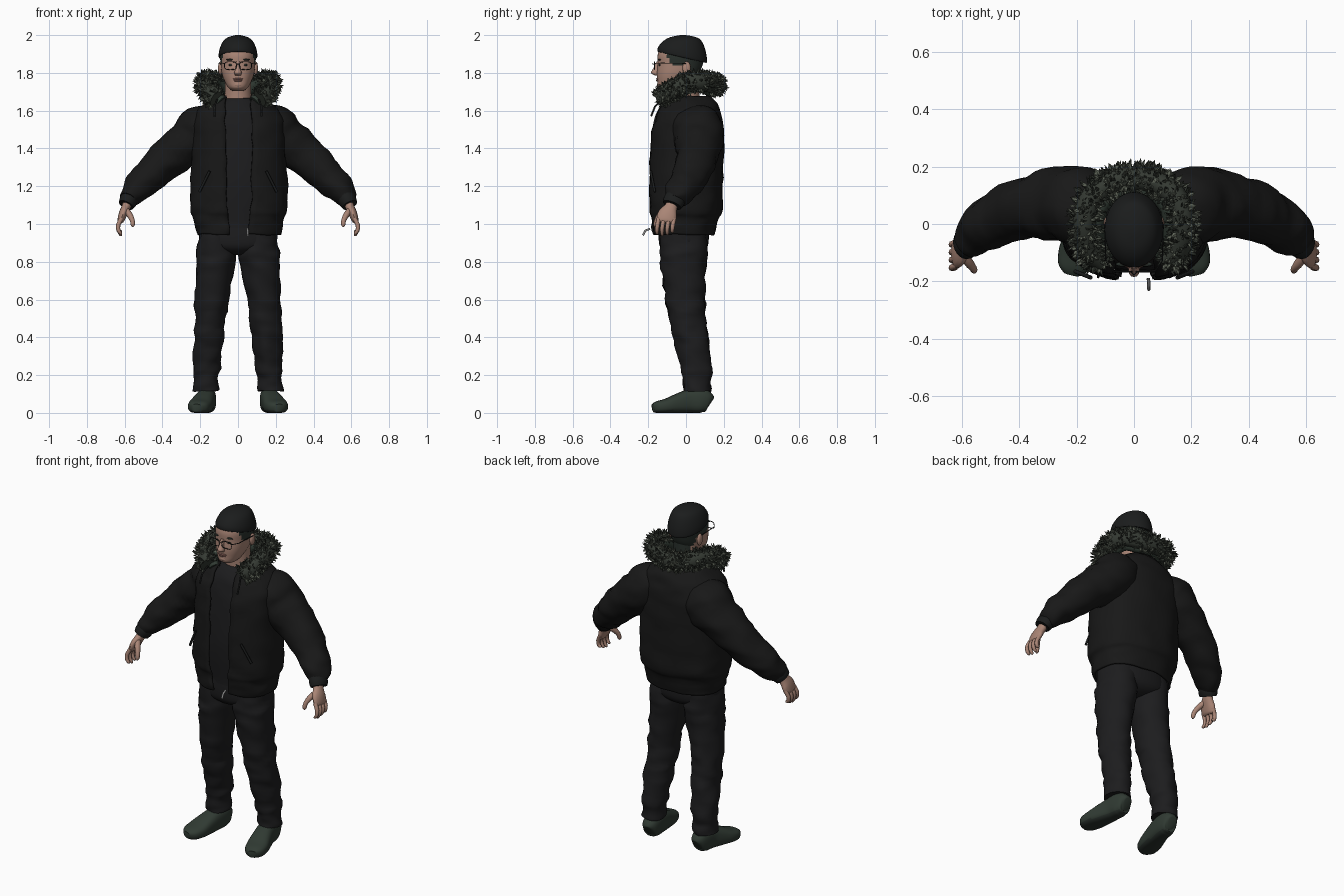
import bpy, bmesh, math, random
from mathutils import Vector, noise

if "Cube" in bpy.data.objects:
    bpy.data.objects.remove(bpy.data.objects["Cube"])

random.seed(4)


def mat(name, *rgb):
    m = bpy.data.materials.new(name)
    m.diffuse_color = (*rgb, 1)
    m.use_nodes = True
    m.node_tree.nodes["Principled BSDF"].inputs["Base Color"].default_value = m.diffuse_color
    return m


JACKET = mat("jacket black", 0.009, 0.009, 0.009)
CLOTH = mat("trouser black", 0.012, 0.012, 0.013)
SKIN = mat("skin", 0.40, 0.235, 0.18)
LIPS = mat("lips", 0.27, 0.13, 0.11)
HAIR = mat("hair green black", 0.022, 0.03, 0.025)
CAP = mat("cap black", 0.011, 0.012, 0.012)
GREEN = mat("dark green", 0.030, 0.043, 0.033)
FUR_LIGHT = mat("fur light", 0.11, 0.125, 0.095)
FUR_DARK = mat("fur dark", 0.035, 0.042, 0.033)
METAL = mat("zip metal", 0.25, 0.25, 0.25)


def smooth_path(st, k):
    """Catmull-Rom interpolation through stations of any width."""
    out = []
    for i in range(len(st) - 1):
        a, b, c, d = st[max(i - 1, 0)], st[i], st[i + 1], st[min(i + 2, len(st) - 1)]
        for j in range(k):
            t = j / k
            out.append([0.5 * (2 * q + (r - p) * t + (2 * p - 5 * q + 4 * r - s) * t * t
                               + (3 * q - p - 3 * r + s) * t ** 3) for p, q, r, s in zip(a, b, c, d)])
    return out + [list(st[-1])]


def finish(name, bm, mats, angle=50):
    me = bpy.data.meshes.new(name)
    bm.to_mesh(me)
    bm.free()
    for m in mats:
        me.materials.append(m)
    ob = bpy.data.objects.new(name, me)
    bpy.context.collection.objects.link(ob)
    bpy.ops.object.select_all(action='DESELECT')
    ob.select_set(True)
    bpy.context.view_layer.objects.active = ob
    if angle:
        bpy.ops.object.shade_smooth_by_angle(angle=math.radians(angle))
    return ob


def sweep(name, st, mats, n=20, k=4, flat=False, power=2.0, ref=(0, 1, 0), s=1,
          warp=None, rule=None, crumple=0.0):
    """Loft of super-ellipses (x, y, z, ra, rb[, front gap angle])."""
    rows = smooth_path(st, k)
    gap = len(st[0]) == 6
    bm = bmesh.new()
    rings = []
    for i, r in enumerate(rows):
        c = Vector(r[:3])
        if flat:
            u, v = Vector((1, 0, 0)), Vector((0, 1, 0))
        else:
            t = (Vector(rows[min(i + 1, len(rows) - 1)][:3]) - Vector(rows[max(i - 1, 0)][:3])).normalized()
            u = Vector(ref)
            u = (u - t * u.dot(t)).normalized()
            v = t.cross(u)
        ring = []
        for j in range(n):
            g = r[5] if gap else 0
            a = -math.pi / 2 + g + (2 * math.pi - 2 * g) * j / (n - 1 if gap else n)
            ca, sa = math.cos(a), math.sin(a)
            p = c + u * math.copysign(abs(ca) ** (2 / power), ca) * max(r[3], .002) \
                + v * math.copysign(abs(sa) ** (2 / power), sa) * max(r[4], .002)
            if warp:
                p = warp(p)
            p.x *= s
            if crumple:
                p += noise.noise_vector(Vector((p.x * 9, p.y * 9, p.z * 19))) * crumple
            ring.append(bm.verts.new(p))
        rings.append(ring)
    for a, b in zip(rings, rings[1:]):
        for j in range(n - 1 if gap else n):
            q = (j + 1) % n
            bm.faces.new((a[j], a[q], b[q], b[j]))
    if not gap:
        bm.faces.new(rings[0][::-1])
        bm.faces.new(rings[-1])
    bmesh.ops.recalc_face_normals(bm, faces=bm.faces)
    if rule:
        for f in bm.faces:
            f.material_index = rule(f.calc_center_median())
    return finish(name, bm, mats)


def wire(name, pts, r, m, cyclic=False):
    cu = bpy.data.curves.new(name, 'CURVE')
    cu.dimensions = '3D'
    cu.bevel_depth, cu.bevel_resolution = r, 1
    sp = cu.splines.new('POLY')
    sp.points.add(len(pts) - 1)
    for p, co in zip(sp.points, pts):
        p.co = (*co, 1)
    sp.use_cyclic_u = cyclic
    cu.materials.append(m)
    bpy.context.collection.objects.link(bpy.data.objects.new(name, cu))


def ball(name, loc, size, m):
    bm = bmesh.new()
    bmesh.ops.create_uvsphere(bm, u_segments=14, v_segments=9, radius=1)
    for v in bm.verts:
        v.co = Vector(a * b for a, b in zip(v.co, size)) + Vector(loc)
    finish(name, bm, [m], 80)


# Head with hair at the sides and back
def hair_rule(p):
    return int((p.z > 1.765 and p.y > 0.025) or (p.z > 1.835 and p.y > -0.075 - (p.z - 1.835) * 0.5))


sweep("head", [(0, -.075, 1.705, .03, .045), (0, -.078, 1.722, .052, .07), (0, -.06, 1.76, .073, .092),
               (0, -.042, 1.80, .086, .112), (0, -.03, 1.85, .092, .12), (0, -.024, 1.90, .095, .125),
               (0, -.02, 1.95, .08, .105), (0, -.02, 1.985, .035, .05)],
      [SKIN, HAIR], n=40, k=5, flat=True, power=2.2, rule=hair_rule)
sweep("neck", [(0, .005, 1.60, .08, .075), (0, 0, 1.69, .07, .07), (0, -.005, 1.80, .07, .075)],
      [SKIN, HAIR], flat=True, rule=lambda p: int(p.z > 1.75 and p.y > .03))


# Close fitting cap, lower at the back
def cap_warp(p):
    p.z -= 0.24 * (p.y + 0.13) * min(1, max(0, (1.975 - p.z) / 0.07))
    return p


sweep("cap", [(0, -.02, 1.908, .09, .12), (0, -.02, 1.91, .102, .131), (0, -.02, 1.935, .099, .127),
              (0, -.018, 1.965, .083, .107), (0, -.015, 1.987, .056, .074), (0, -.015, 1.998, .022, .028),
              (0, -.015, 2.0, .002, .002)], [CAP], n=32, flat=True, warp=cap_warp)

# Face
sweep("nose", [(0, -.143, 1.86, .011, .012), (0, -.155, 1.825, .013, .018), (0, -.162, 1.80, .02, .023),
               (0, -.15, 1.786, .014, .015)], [SKIN], n=12, flat=True)
ball("upper_lip", (0, -.148, 1.768, ), (.027, .012, .005), LIPS)
ball("lower_lip", (0, -.147, 1.759), (.023, .012, .006), LIPS)
ball("chin", (0, -.128, 1.738), (.034, .026, .02), SKIN)
for s in (1, -1):
    ball("ear", (s * .094, .003, 1.825), (.012, .022, .035), SKIN)
    ball("eye", (s * .037, -.138, 1.842), (.014, .008, .006), HAIR)
    ball("eyebrow", (s * .04, -.14, 1.87), (.024, .008, .005), HAIR)
    # Spectacles
    rim = [(s * (.04 + .032 * math.copysign(abs(math.cos(a)) ** .6, math.cos(a))), -.166,
            1.838 + .021 * math.copysign(abs(math.sin(a)) ** .6, math.sin(a)))
           for a in [i * math.pi / 8 for i in range(16)]]
    wire("spectacle_rim", rim, .0022, CAP, True)
    wire("spectacle_arm", [(s * .072, -.166, 1.85), (s * .098, -.13, 1.852), (s * .102, 0, 1.85)], .0022, CAP)
wire("spectacle_bridge", [(-.01, -.168, 1.845), (0, -.178, 1.848), (.01, -.168, 1.845)], .0022, CAP)

# Shirt
sweep("shirt", [(.005, -.01, .98, .17, .135), (.005, -.01, 1.2, .2, .155), (0, 0, 1.45, .2, .155),
                (0, 0, 1.58, .17, .135), (0, 0, 1.64, .11, .105), (0, 0, 1.665, .085, .085)],
      [CLOTH], n=32, flat=True, power=2.3, crumple=.006)

# Open jacket body with gathered hem band
BODY = [(.005, -.012, .945, .222, .165, .17), (.005, -.012, .99, .232, .172, .17),
        (.005, -.008, 1.035, .243, .18, .18), (.005, -.003, 1.075, .256, .192, .19),
        (.005, 0, 1.2, .257, .195, .20), (.005, .003, 1.38, .25, .195, .22), (.004, .008, 1.52, .247, .188, .24),
        (.002, .012, 1.60, .22, .165, .27), (0, .015, 1.645, .165, .14, .34), (0, .015, 1.68, .115, .115, .5)]
body = sweep("jacket_body", BODY, [JACKET], n=48, flat=True, power=2.4, crumple=.01)
thick = body.modifiers.new("thickness", 'SOLIDIFY')
thick.thickness = .012
wire("zip_pull", [(.05, -.19, .975), (.052, -.215, .965), (.052, -.228, .94)], .006, METAL)
for s in (1, -1):
    wire("drawstring", [(s * .11, -.13, 1.66), (s * .125, -.165, 1.62), (s * .125, -.185, 1.57)], .005, CAP)
    wire("pocket_welt", [(s * .15, -.187, 1.28), (s * .205, -.165, 1.17)], .007, CAP)

    # Sleeves and ribbed cuffs
    sweep("sleeve", [(.13, .05, 1.53, .12, .10), (.185, .06, 1.505, .14, .128), (.25, .068, 1.445, .13, .122),
                     (.365, .058, 1.355, .108, .105), (.465, .025, 1.255, .098, .09), (.53, -.015, 1.195, .088, .078),
                     (.565, -.045, 1.15, .072, .062), (.58, -.062, 1.125, .056, .048)],
          [JACKET], n=24, k=5, s=s, crumple=.013)
    sweep("cuff", [(.57, -.052, 1.145, .057, .048), (.583, -.066, 1.118, .057, .047),
                   (.592, -.074, 1.10, .052, .042)], [CAP], s=s)

    # Hands
    sweep("palm", [(.578, -.065, 1.13, .03, .024), (.592, -.08, 1.09, .034, .024),
                   (.608, -.097, 1.055, .05, .023), (.62, -.106, 1.02, .05, .018), (.623, -.108, 1.008, .04, .01)],
          [SKIN], n=16, s=s)
    for i in range(4):
        y, drop = -.147 + i * .027, (.008, 0, .005, .018)[i]
        sweep("finger", [(.616, y + .003, 1.03, .012, .012), (.634, y - .004, .995, .0115, .0115),
                         (.632, y - .007, .965, .0105, .0105), (.62, y - .006, .942 + drop, .008, .008),
                         (.617, y - .005, .937 + drop, .003, .003)], [SKIN], n=8, k=2, s=s)
    sweep("thumb", [(.597, -.1, 1.08, .018, .016), (.575, -.135, 1.05, .017, .016), (.56, -.155, 1.02, .013, .013),
                    (.557, -.162, .995, .011, .011), (.557, -.164, .985, .004, .004)], [SKIN], n=10, k=3, s=s)

    # Trouser legs
    sweep("trouser_leg", [(.105, -.012, .98, .095, .12), (.112, -.014, .86, .105, .127), (.116, -.014, .79, .104, .122),
                          (.138, -.005, .6, .09, .105), (.148, .012, .48, .082, .098), (.157, .03, .38, .078, .095),
                          (.165, .052, .25, .07, .082), (.17, .058, .17, .068, .074), (.172, .06, .115, .066, .072)],
          [CLOTH], n=24, k=5, flat=True, s=s, crumple=.014)

    # Shoes with dark soles
    def ground(p):
        p.z = max(p.z, 0)
        return p

    sweep("shoe", [(.16, .128, .05, .022, .035), (.161, .118, .055, .04, .052), (.165, .08, .065, .05, .065),
                   (.171, .02, .062, .052, .063), (.185, -.04, .05, .058, .053), (.2, -.10, .037, .063, .04),
                   (.212, -.15, .03, .053, .032), (.218, -.174, .025, .028, .022)],
          [GREEN, HAIR], n=24, k=4, ref=(1, 0, 0), power=2.7, s=s, warp=ground, rule=lambda p: int(p.z < .014))

# Trouser seat
sweep("trouser_seat", [(0, -.012, 1.0, .195, .13), (0, -.012, .93, .207, .133), (0, -.012, .88, .19, .126),
                       (0, -.01, .85, .10, .10), (0, -.01, .835, .04, .06)], [CLOTH], n=32, flat=True, power=2.3)

# Hood: lining and core follow a horseshoe around the neck
half = [(.115, -.125, 1.665), (.158, -.085, 1.70), (.172, 0, 1.745), (.15, .085, 1.755), (.085, .14, 1.74)]
shoe_path = half + [(0, .158, 1.735)] + [(-x, y, z) for x, y, z in half[::-1]]
sweep("hood_lining", [(x * .76, y * .76, z - .022, .035, .03) for x, y, z in shoe_path],
      [GREEN], n=12, ref=(0, 0, 1))
sweep("fur_core", [(*p, .05, .042) for p in shoe_path], [FUR_DARK], n=12, ref=(0, 0, 1))

# Fur tufts as pointed folded blades
bm = bmesh.new()
path = [Vector(p) for p in smooth_path(shoe_path, 12)]
for _ in range(1500):
    i = random.randrange(len(path) - 1)
    t = (path[i + 1] - path[i]).normalized()
    c = path[i].lerp(path[i + 1], random.random())
    u = (Vector((0, 0, 1)) - t * t.z).normalized()
    a = random.uniform(0, 2 * math.pi)
    out = u * math.cos(a) + t.cross(u) * math.sin(a)
    jitter = Vector([random.uniform(-1, 1) for _ in range(3)])
    d = (out + jitter * .65).normalized()
    w = d.cross(jitter).normalized() * random.uniform(.006, .010)
    length = random.uniform(.025, .042)
    p = c + out * .036
    mid = p + d * length * .5
    root, tip = bm.verts.new(p), bm.verts.new(p + d * length)
    left, right = bm.verts.new(mid + w), bm.verts.new(mid - w)
    ridge = bm.verts.new(mid + d.cross(w).normalized() * .004)
    m = int(random.random() < .5)
    for vs in ((root, left, ridge), (left, tip, ridge), (tip, right, ridge), (right, root, ridge)):
        bm.faces.new(vs).material_index = m
finish("fur_trim", bm, [FUR_LIGHT, FUR_DARK], 0)
